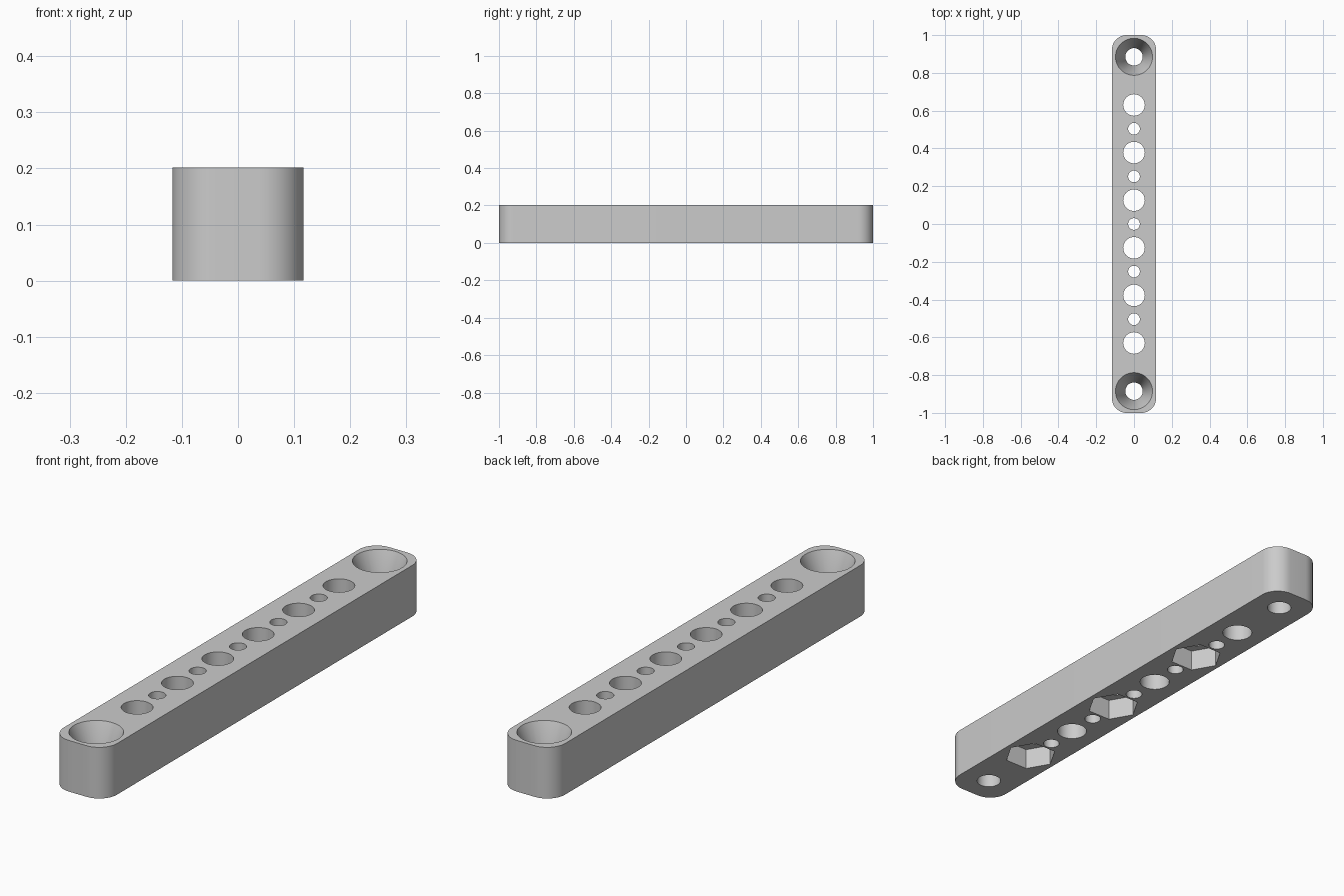
import bpy, bmesh, math
from mathutils import Matrix

cube = bpy.data.objects.get("Cube")
if cube:
    bpy.data.objects.remove(cube, do_unlink=True)

HALF_W, HALF_L, HEIGHT, CORNER = 0.117, 1.0, 0.202, 0.078
PITCH = 0.252            # spacing of the large holes
SCREW_Y = 0.885          # end screw holes
SCREW_R, HEAD_R, SINK = 0.046, 0.098, 0.13

grey = bpy.data.materials.new("grey plastic")
grey.use_nodes = True
colour = (0.6, 0.6, 0.6, 1)
grey.diffuse_color = colour
grey.node_tree.nodes["Principled BSDF"].inputs["Base Color"].default_value = colour


def make_object(name, bm):
    bmesh.ops.recalc_face_normals(bm, faces=bm.faces)
    mesh = bpy.data.meshes.new(name)
    bm.to_mesh(mesh)
    bm.free()
    mesh.materials.append(grey)
    obj = bpy.data.objects.new(name, mesh)
    bpy.context.collection.objects.link(obj)
    return obj


def add_plug(bm, y, z0, z1, r0, r1=None, sides=48):
    """Upright cylinder, cone or prism between two heights."""
    bmesh.ops.create_cone(bm, cap_ends=True, segments=sides, radius1=r0,
                          radius2=r0 if r1 is None else r1, depth=z1 - z0,
                          matrix=Matrix.Translation((0, y, (z0 + z1) / 2))
                          @ Matrix.Rotation(math.pi / 2, 4, "Z"))


# Bar with rounded corners
bm = bmesh.new()
outline = []
steps = 12
for i, (sx, sy) in enumerate([(1, 1), (-1, 1), (-1, -1), (1, -1)]):
    for k in range(steps + 1):
        a = (i + k / steps) * math.pi / 2
        outline.append(bm.verts.new((sx * (HALF_W - CORNER) + CORNER * math.cos(a),
                                     sy * (HALF_L - CORNER) + CORNER * math.sin(a), 0)))
base = bm.faces.new(outline)
top = bmesh.ops.extrude_face_region(bm, geom=[base])["geom"]
bmesh.ops.translate(bm, vec=(0, 0, HEIGHT),
                    verts=[v for v in top if isinstance(v, bmesh.types.BMVert)])
bar = make_object("drilled_bar", bm)

# Through holes: six large, five small, two for screws
bm = bmesh.new()
large = [(i - 2.5) * PITCH for i in range(6)]
for y in large:
    add_plug(bm, y, -0.1, HEIGHT + 0.1, 0.057)
for i in range(-2, 3):
    add_plug(bm, i * PITCH, -0.1, HEIGHT + 0.1, 0.031, sides=32)
for y in (-SCREW_Y, SCREW_Y):
    add_plug(bm, y, -0.1, HEIGHT + 0.1, SCREW_R)
through = make_object("through_hole_cutter", bm)

# Hexagonal nut pockets below every second large hole, countersinks above the screws
bm = bmesh.new()
for y in large[::2]:
    add_plug(bm, y, -0.1, 0.085, 0.1, sides=6)
slope = (HEAD_R - SCREW_R) / SINK
for y in (-SCREW_Y, SCREW_Y):
    add_plug(bm, y, HEIGHT - SINK, HEIGHT + 0.02, SCREW_R, HEAD_R + 0.02 * slope)
pockets = make_object("pocket_cutter", bm)

# Cut the bar, then bake the result and drop the cutters
for cutter in (through, pockets):
    cutter.hide_render = True
    mod = bar.modifiers.new(cutter.name, "BOOLEAN")
    mod.operation = "DIFFERENCE"
    mod.solver = "EXACT"
    mod.object = cutter

bpy.ops.object.select_all(action="DESELECT")
bar.select_set(True)
bpy.context.view_layer.objects.active = bar
for cutter in (through, pockets):
    bpy.ops.object.modifier_apply(modifier=cutter.name)
    bpy.data.objects.remove(cutter, do_unlink=True)
bpy.ops.object.shade_smooth_by_angle(angle=math.radians(30))
